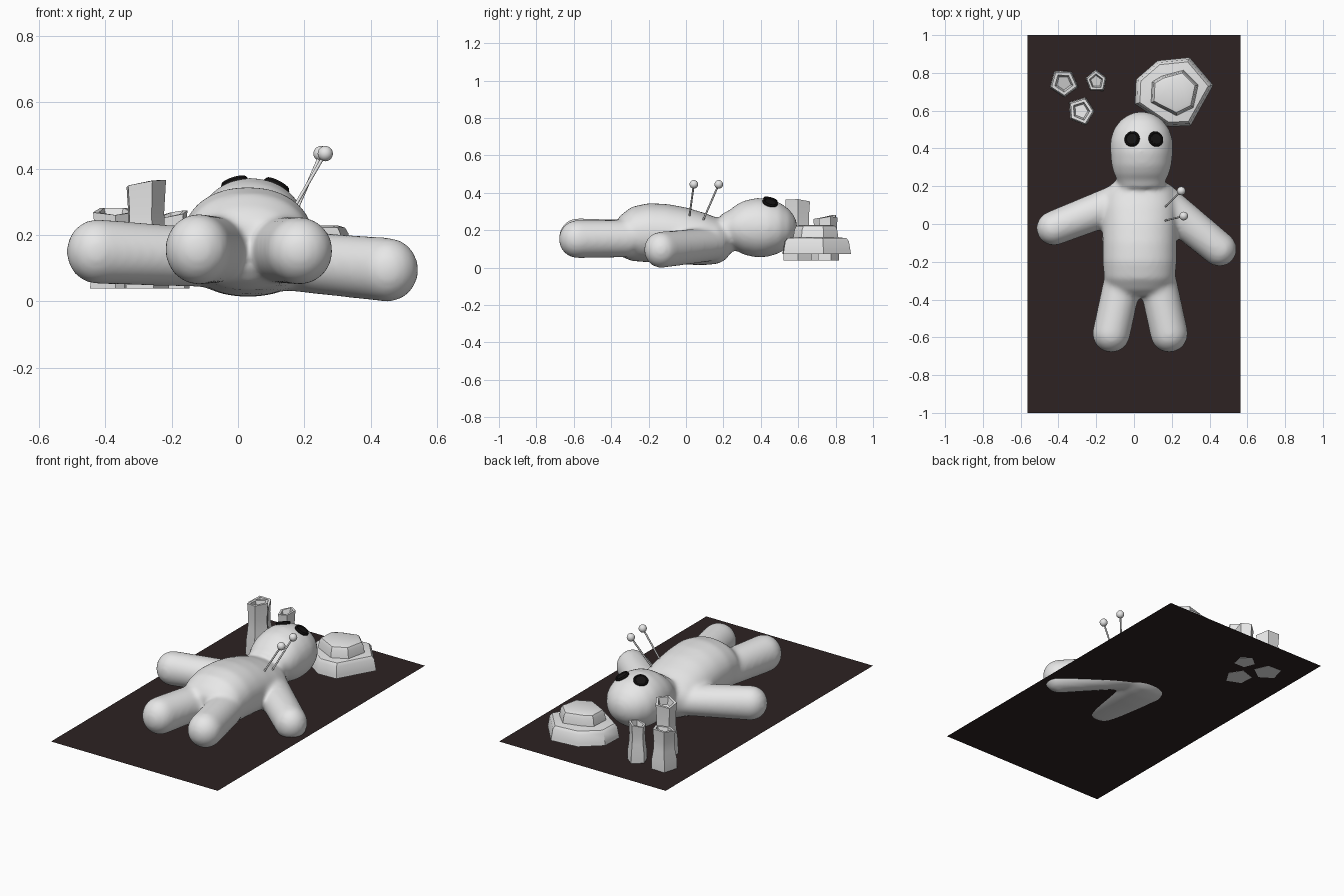
import bpy, bmesh, math
from mathutils import Vector, Matrix

if "Cube" in bpy.data.objects:
    bpy.data.objects.remove(bpy.data.objects["Cube"])


def material(name, rgb):
    m = bpy.data.materials.new(name)
    m.diffuse_color = (*rgb, 1)
    m.use_nodes = True
    m.node_tree.nodes["Principled BSDF"].inputs["Base Color"].default_value = m.diffuse_color
    return m


GREY = material("pale grey", (0.8, 0.8, 0.8))
DARK = material("dark brown", (0.026, 0.016, 0.016))
BLACK = material("button black", (0.008, 0.007, 0.007))


def finish(bm, name, mat, angle=None):
    bmesh.ops.recalc_face_normals(bm, faces=bm.faces)
    me = bpy.data.meshes.new(name)
    bm.to_mesh(me)
    bm.free()
    me.materials.append(mat)
    ob = bpy.data.objects.new(name, me)
    bpy.context.collection.objects.link(ob)
    if angle is not None:
        bpy.ops.object.select_all(action='DESELECT')
        ob.select_set(True)
        bpy.context.view_layer.objects.active = ob
        bpy.ops.object.shade_smooth_by_angle(angle=math.radians(angle))
    return ob


def skin(bm, rings):
    """Join rings of points into a closed solid."""
    vs = [[bm.verts.new(p) for p in r] for r in rings]
    n = len(vs[0])
    for a, b in zip(vs, vs[1:]):
        for i in range(n):
            bm.faces.new((a[i], a[(i + 1) % n], b[(i + 1) % n], b[i]))
    bm.faces.new(vs[0][::-1])
    bm.faces.new(vs[-1])


def loft(bm, stations, power=2.0, n=32):
    """Stations are (x, y, z, half width, half height) along a level path."""
    d = Vector(stations[-1][:2]) - Vector(stations[0][:2])
    side = Vector((d.y, -d.x, 0)).normalized()
    e = 2 / power
    rings = []
    for x, y, z, w, h in stations:
        ring = []
        for i in range(n):
            a = 2 * math.pi * i / n
            c, s = math.cos(a), math.sin(a)
            u = math.copysign(abs(c) ** e, c) * w
            v = math.copysign(abs(s) ** e, s) * h
            ring.append(Vector((x, y, z + v)) + side * u)
        rings.append(ring)
    skin(bm, rings)


def limb(bm, root, tip, w0, h0, w1, h1):
    """Stuffed limb with a round end beyond the tip centre."""
    root, tip = Vector(root), Vector(tip)
    st = []
    for i in range(7):
        t = i / 6
        st.append((*root.lerp(tip, t), w0 + (w1 - w0) * t, h0 + (h1 - h0) * t))
    flat = Vector((tip.x - root.x, tip.y - root.y, 0)).normalized()
    for k in range(1, 9):
        a = math.radians(k * 10.6)
        st.append((*(tip + flat * w1 * math.sin(a)), w1 * math.cos(a), h1 * math.cos(a)))
    loft(bm, st)


# ---- base sheet, paper thin
bm = bmesh.new()
bmesh.ops.create_grid(bm, x_segments=1, y_segments=1, size=1,
                      matrix=Matrix.Translation((0, 0, 0.04)) @ Matrix.Diagonal((0.563, 1, 1, 1)))
finish(bm, "base_sheet", DARK)

# ---- stuffed doll body: torso, head and limbs fused together
bm = bmesh.new()
torso = [(-0.38, 0.11, 0.10, 0.24), (-0.35, 0.16, 0.06, 0.28), (-0.29, 0.188, 0.035, 0.325),
         (-0.20, 0.197, 0.028, 0.345), (-0.10, 0.197, 0.022, 0.34), (0.0, 0.197, 0.015, 0.322),
         (0.10, 0.197, 0.013, 0.292), (0.17, 0.185, 0.02, 0.265), (0.21, 0.15, 0.04, 0.25),
         (0.25, 0.11, 0.09, 0.25)]
loft(bm, [(0.03, y, (lo + hi) / 2, w, (hi - lo) / 2) for y, w, lo, hi in torso], 2.15)
head = [(0.19, 0.115, 0.075), (0.235, 0.13, 0.095), (0.26, 0.145, 0.118), (0.31, 0.159, 0.145),
        (0.38, 0.166, 0.16), (0.44, 0.166, 0.155), (0.50, 0.149, 0.136), (0.55, 0.112, 0.1),
        (0.58, 0.068, 0.062), (0.594, 0.025, 0.025)]
loft(bm, [(0.04, y, 0.213, w, h) for y, w, h in head], 2.05)
limb(bm, (-0.06, 0.12, 0.13), (-0.425, -0.022, 0.15), 0.102, 0.088, 0.092, 0.098)
limb(bm, (0.12, 0.14, 0.125), (0.452, -0.133, 0.095), 0.10, 0.09, 0.092, 0.097)
limb(bm, (-0.06, -0.3, 0.155), (-0.12, -0.58, 0.157), 0.1, 0.1, 0.1, 0.107)
limb(bm, (0.125, -0.3, 0.155), (0.186, -0.58, 0.152), 0.1, 0.1, 0.1, 0.102)
doll = finish(bm, "doll_body", GREY)
remesh = doll.modifiers.new("fuse", 'REMESH')
remesh.mode = 'VOXEL'
remesh.voxel_size = 0.012
remesh.use_smooth_shade = True
soften = doll.modifiers.new("soften", 'SMOOTH')
soften.factor = 0.5
soften.iterations = 14

# ---- button eyes lying on the face, with raised rims
for label, x in (("left", -0.01), ("right", 0.116)):
    y, dx = 0.45, x - 0.04
    z = 0.213 + 0.151 * math.sqrt(1 - (dx / 0.164) ** 2)
    normal = Vector((dx / 0.027, 1.6, (z - 0.213) / 0.0246)).normalized()
    m = Matrix.Translation((x, y, z)) @ normal.to_track_quat('Z', 'Y').to_matrix().to_4x4()
    bm = bmesh.new()
    rings = [[m @ Vector((r * math.cos(i * math.pi / 12), r * math.sin(i * math.pi / 12), h))
              for i in range(24)]
             for r, h in ((0.04, -0.012), (0.042, 0.002), (0.038, 0.009), (0.032, 0.009), (0.029, 0.005))]
    skin(bm, rings)
    finish(bm, "button_eye_" + label, BLACK, 30)

# ---- two pins with ball heads
for i, (foot, top) in enumerate([((0.165, 0.09, 0.25), (0.25, 0.175, 0.445)),
                                 ((0.15, 0.015, 0.25), (0.263, 0.042, 0.445))]):
    foot, top = Vector(foot), Vector(top)
    d = top - foot
    rot = d.to_track_quat('Z', 'Y').to_matrix().to_4x4()
    bm = bmesh.new()
    bmesh.ops.create_cone(bm, segments=10, radius1=0.005, radius2=0.005, depth=d.length, cap_ends=True,
                          matrix=Matrix.Translation((foot + top) / 2) @ rot)
    finish(bm, f"pin_shaft_{i + 1}", GREY, 40)
    bm = bmesh.new()
    bmesh.ops.create_uvsphere(bm, u_segments=20, v_segments=12, radius=0.023,
                              matrix=Matrix.Translation(top))
    finish(bm, f"pin_head_{i + 1}", GREY, 60)

# ---- three five-sided candles with sunken, slanted tops
candles = [(-0.372, 0.748, 0.077, 0.272, -88), (-0.2, 0.755, 0.06, 0.262, 92), (-0.28, 0.598, 0.076, 0.355, -72)]
for k, (cx, cy, r, top, turn) in enumerate(candles):
    h = top - 0.039
    profile = [(1.0, 0.0), (0.98, 0.25), (0.84, 0.5), (0.8, 0.72), (0.88, 1.0),
               (0.64, 1.0), (0.5, 0.87)]
    rings = []
    for s, t in profile:
        ring = []
        for i in range(5):
            a = math.radians(turn + 72 * i)
            lift = 0.012 * math.sin(a * 1.0 + k) if t > 0.8 else 0
            wob = 1 + 0.06 * math.sin(i * 2.3 + k)
            ring.append((cx + r * s * wob * math.cos(a), cy + r * s * wob * math.sin(a),
                         0.039 + h * t + lift))
        rings.append(ring)
    bm = bmesh.new()
    skin(bm, rings)
    finish(bm, f"candle_{k + 1}", GREY, 35)

# ---- melted wax mound: wide lower tier and small upper tier
outer = [(0.01, 0.765), (0.125, 0.865), (0.295, 0.882), (0.42, 0.735), (0.3, 0.52), (0.18, 0.515), (0.005, 0.635)]
inner = [(0.10, 0.75), (0.15, 0.78), (0.26, 0.81), (0.335, 0.735), (0.31, 0.62), (0.225, 0.578), (0.095, 0.645)]


def tier(points, scale, z):
    c = Vector((0.21, 0.7))
    return [(*(c + (Vector(p) - c) * scale), z) for p in points]


bm = bmesh.new()
skin(bm, [tier(outer, 1.0, 0.073), tier(outer, 0.985, 0.09), tier(outer, 0.94, 0.14), tier(outer, 0.87, 0.157),
          tier(inner, 1.04, 0.162), tier(inner, 0.98, 0.205), tier(inner, 0.9, 0.222), tier(inner, 0.74, 0.228)])
finish(bm, "wax_mound", GREY, 38)
